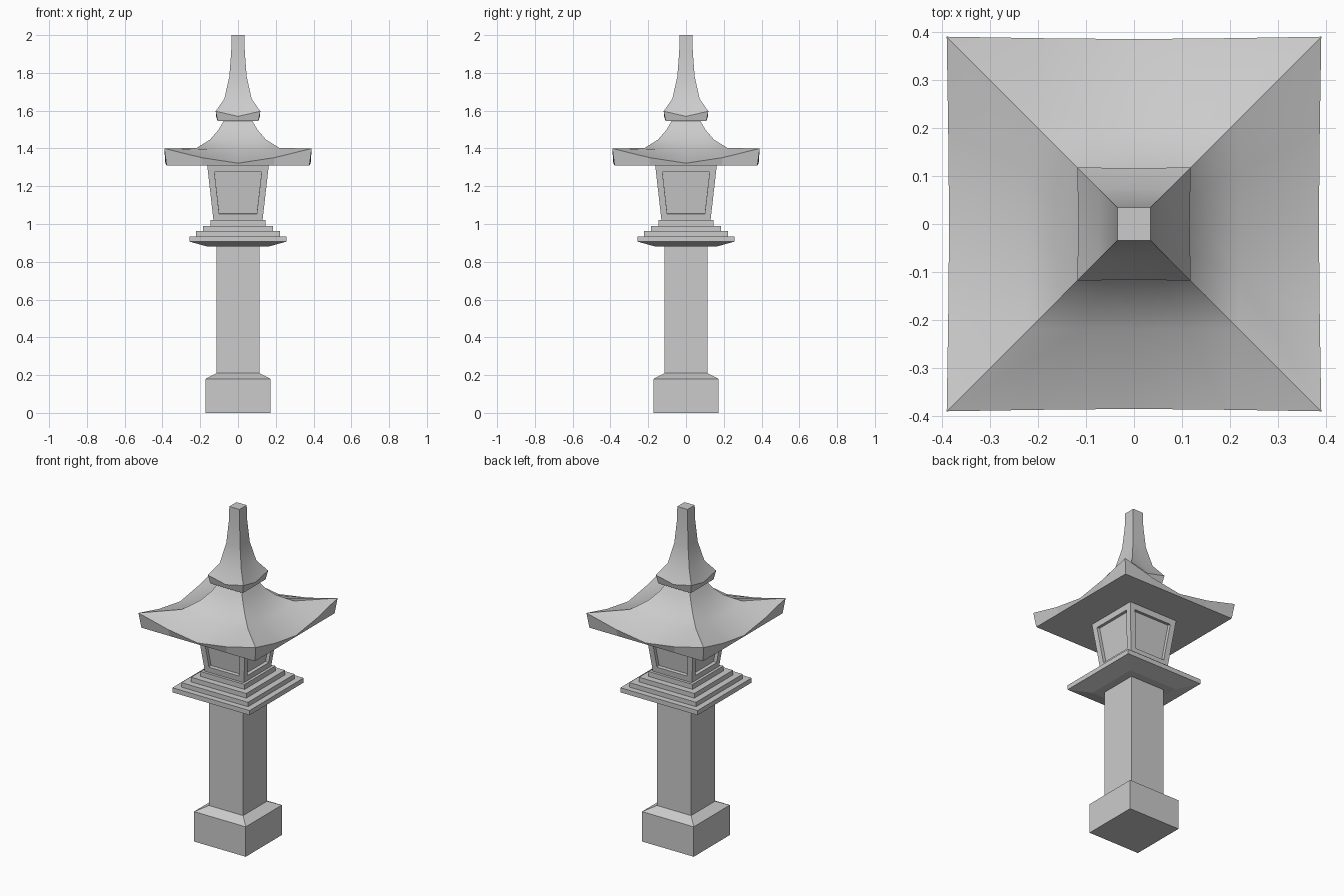
import bpy, bmesh
from mathutils import Vector, Matrix
from math import pi

if "Cube" in bpy.data.objects:
    bpy.data.objects.remove(bpy.data.objects["Cube"])


def finish(bm, name):
    bmesh.ops.recalc_face_normals(bm, faces=bm.faces[:])
    mesh = bpy.data.meshes.new(name)
    bm.to_mesh(mesh)
    bm.free()
    ob = bpy.data.objects.new(name, mesh)
    bpy.context.collection.objects.link(ob)
    return ob


def square_loft(name, rings, n=1, smooth_from=None):
    """Loft square rings (half_mid, half_corner, z_mid, z_corner), n segments per side."""
    bm = bmesh.new()
    loops = []
    for hm, hc, zm, zc in rings:
        loop = []
        for side in range(4):
            rot = Matrix.Rotation(side * pi / 2, 3, 'Z')
            for i in range(n):
                t = 2 * i / n - 1
                f = abs(t) ** 1.4
                h = hm + (hc - hm) * f
                loop.append(bm.verts.new(rot @ Vector((hc * t, -h, zm + (zc - zm) * f))))
        loops.append(loop)
    m = 4 * n
    for r, (a, b) in enumerate(zip(loops, loops[1:])):
        for i in range(m):
            j = (i + 1) % m
            face = bm.faces.new((a[i], a[j], b[j], b[i]))
            face.smooth = smooth_from is not None and r >= smooth_from
    bm.faces.new(loops[0])
    bm.faces.new(loops[-1])
    # Keep hip ridges and eave edges crisp
    if smooth_from is not None:
        for a, b in zip(loops, loops[1:]):
            for i in range(0, m, n):
                bm.edges.get((a[i], b[i])).smooth = False
        for loop in (loops[smooth_from], loops[-1]):
            for i in range(m):
                bm.edges.get((loop[i], loop[(i + 1) % m])).smooth = False
    return finish(bm, name)


def flat(*pairs):
    return [(h, h, z, z) for h, z in pairs]


# Footing with sloped shoulder, and pillar
square_loft("footing", flat((0.172, 0), (0.172, 0.18), (0.114, 0.21)))
square_loft("pillar", flat((0.114, 0.21), (0.114, 0.88)))

# Stepped platform with bevelled underside
square_loft("platform", flat((0.16, 0.88), (0.257, 0.907), (0.257, 0.935),
                             (0.222, 0.935), (0.222, 0.962), (0.184, 0.962),
                             (0.184, 0.99), (0.146, 0.99), (0.146, 1.02)))

# Flared light chamber with recessed panels
bm = bmesh.new()
bmesh.ops.create_cube(bm, size=2)
for v in bm.verts:
    h, z = (0.163, 1.31) if v.co.z > 0 else (0.13, 1.02)
    v.co = Vector((v.co.x * h, v.co.y * h, z))
bm.normal_update()
walls = [f for f in bm.faces if abs(f.normal.z) < 0.5]
bmesh.ops.inset_individual(bm, faces=walls, thickness=0.034, use_even_offset=True)
panels = bmesh.ops.extrude_discrete_faces(bm, faces=walls)["faces"]
bm.normal_update()
for f in panels:
    bmesh.ops.translate(bm, verts=f.verts[:], vec=-0.02 * f.normal)
finish(bm, "light_chamber")

# Main roof: flat underside, upswept eaves, concave slopes
square_loft("roof", flat((0.378, 1.31)) + [
    (0.385, 0.39, 1.322, 1.40),
    (0.22, 0.22, 1.385, 1.402),
    (0.148, 0.148, 1.443, 1.447),
    (0.102, 0.102, 1.50, 1.50),
    (0.074, 0.074, 1.55, 1.55)], n=4, smooth_from=1)

# Finial: small upswept cap drawn out to a square spire
square_loft("finial", flat((0.108, 1.545)) + [
    (0.116, 0.118, 1.57, 1.597),
    (0.072, 0.072, 1.66, 1.663)] + flat((0.046, 1.78), (0.036, 1.91), (0.034, 2.0)),
    n=2, smooth_from=1)
